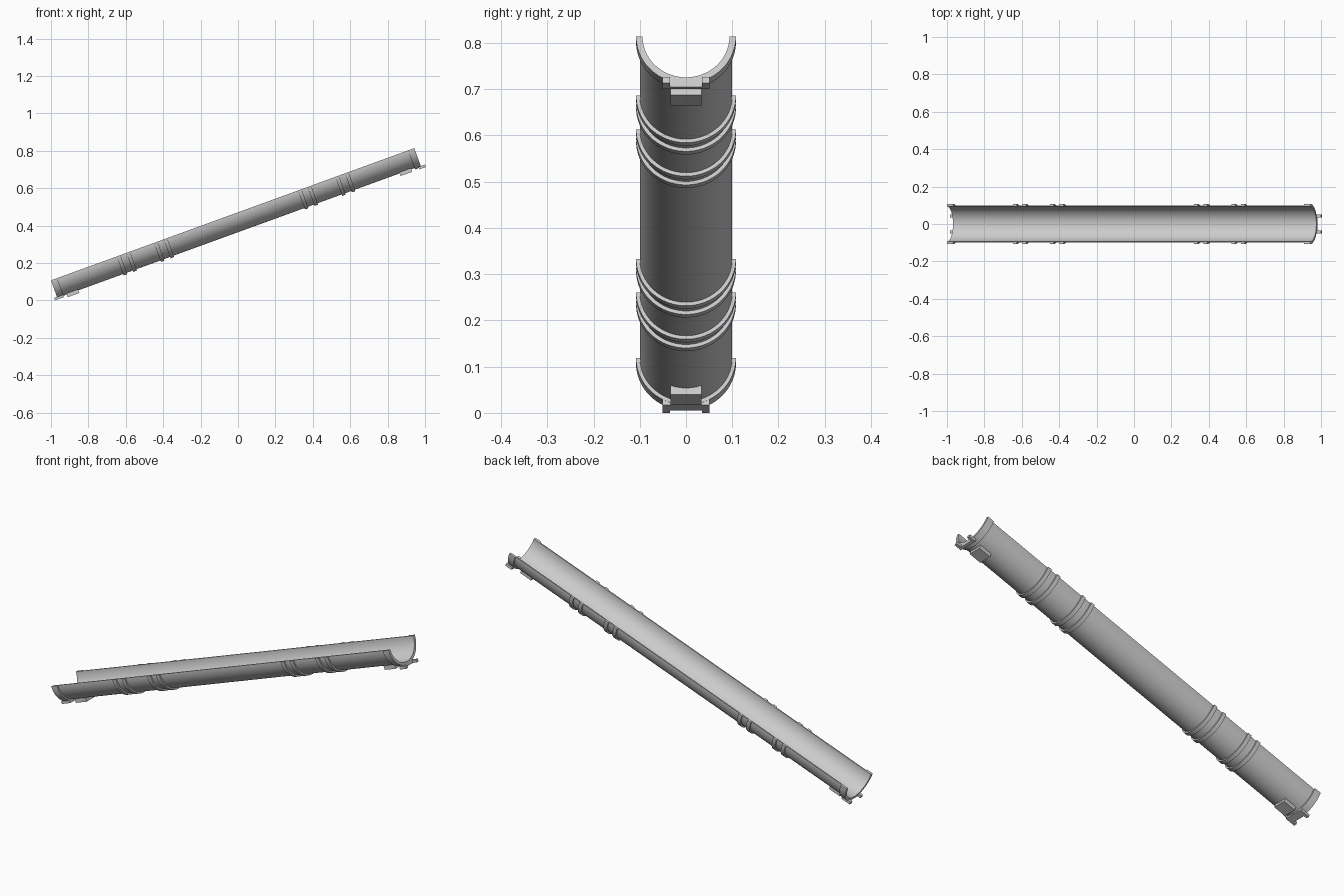
import bpy, bmesh
from math import sin, cos, pi, radians
from mathutils import Matrix

cube = bpy.data.objects.get("Cube")
if cube:
    bpy.data.objects.remove(cube, do_unlink=True)

grey = bpy.data.materials.new("plain_grey")
grey.use_nodes = True
COLOUR = (0.6, 0.6, 0.6, 1)
grey.diffuse_color = COLOUR
grey.node_tree.nodes["Principled BSDF"].inputs["Base Color"].default_value = COLOUR

# The trough is built along x, then tilted and moved into place
PLACE = Matrix.Translation((-0.0287, 0, 0.4605)) @ Matrix.Rotation(radians(-20), 4, 'Y')
HALF, INNER, OUTER, RIM = 1.0336, 0.094, 0.1, 0.108


def finish(name, bm, smooth=False):
    bmesh.ops.recalc_face_normals(bm, faces=bm.faces)
    bm.transform(PLACE)
    mesh = bpy.data.meshes.new(name)
    bm.to_mesh(mesh)
    bm.free()
    obj = bpy.data.objects.new(name, mesh)
    bpy.context.collection.objects.link(obj)
    mesh.materials.append(grey)
    if smooth:
        bpy.ops.object.select_all(action='DESELECT')
        obj.select_set(True)
        bpy.context.view_layer.objects.active = obj
        bpy.ops.object.shade_smooth_by_angle(angle=radians(35))


def half_ring(name, x0, x1, r0, r1, steps=40):
    """Lower half of a tube with a rectangular wall section."""
    bm = bmesh.new()
    loops = []
    for i in range(steps + 1):
        a = pi + pi * i / steps
        loops.append([bm.verts.new((x, r * cos(a), r * sin(a)))
                      for x, r in ((x0, r0), (x1, r0), (x1, r1), (x0, r1))])
    for a, b in zip(loops, loops[1:]):
        for k in range(4):
            n = (k + 1) % 4
            bm.faces.new((a[k], a[n], b[n], b[k]))
    bm.faces.new(loops[0])
    bm.faces.new(loops[-1])
    finish(name, bm, True)


def block(name, x, y, z):
    bm = bmesh.new()
    bmesh.ops.create_cube(bm, size=1)
    for v in bm.verts:
        v.co = [lo + (c + 0.5) * (hi - lo) for c, (lo, hi) in zip(v.co, (x, y, z))]
    finish(name, bm)


def clip(name, outline, z0, z1):
    """Forked plate: a flat outline extruded upward."""
    bm = bmesh.new()
    face = bm.faces.new([bm.verts.new((x, y, z0)) for x, y in outline])
    new = bmesh.ops.extrude_face_region(bm, geom=[face])["geom"]
    for v in new:
        if isinstance(v, bmesh.types.BMVert):
            v.co.z = z1
    finish(name, bm)


# Trough shell
half_ring("trough", -HALF, HALF, INNER, OUTER)

for side, label, root, tip, low in ((-1, "lower", 0.999, 1.05, -0.108),
                                    (1, "upper", 1.02, 1.0575, -0.116)):
    def span(a, b):
        return sorted((side * a, side * b))

    # End flange
    half_ring(label + "_flange", *span(HALF - 0.035, HALF), INNER, RIM)

    # Paired reinforcing ribs
    for i, start in enumerate((0.372, 0.427, 0.584, 0.639)):
        half_ring(f"{label}_rib_{i + 1}", *span(start, start + 0.02), OUTER - 0.002, RIM)

    # Mounting pad under the trough
    block(label + "_pad", span(0.914, 0.98), (-0.034, 0.034), (-0.115, -0.0945))

    # Forked joining clip with two prongs past the end
    half = [(root, 0.051), (tip, 0.051), (tip, 0.035), (HALF, 0.035)]
    outline = half + [(x, -y) for x, y in reversed(half)]
    clip(label + "_clip", [(side * x, y) for x, y in outline], low, low + 0.014)
